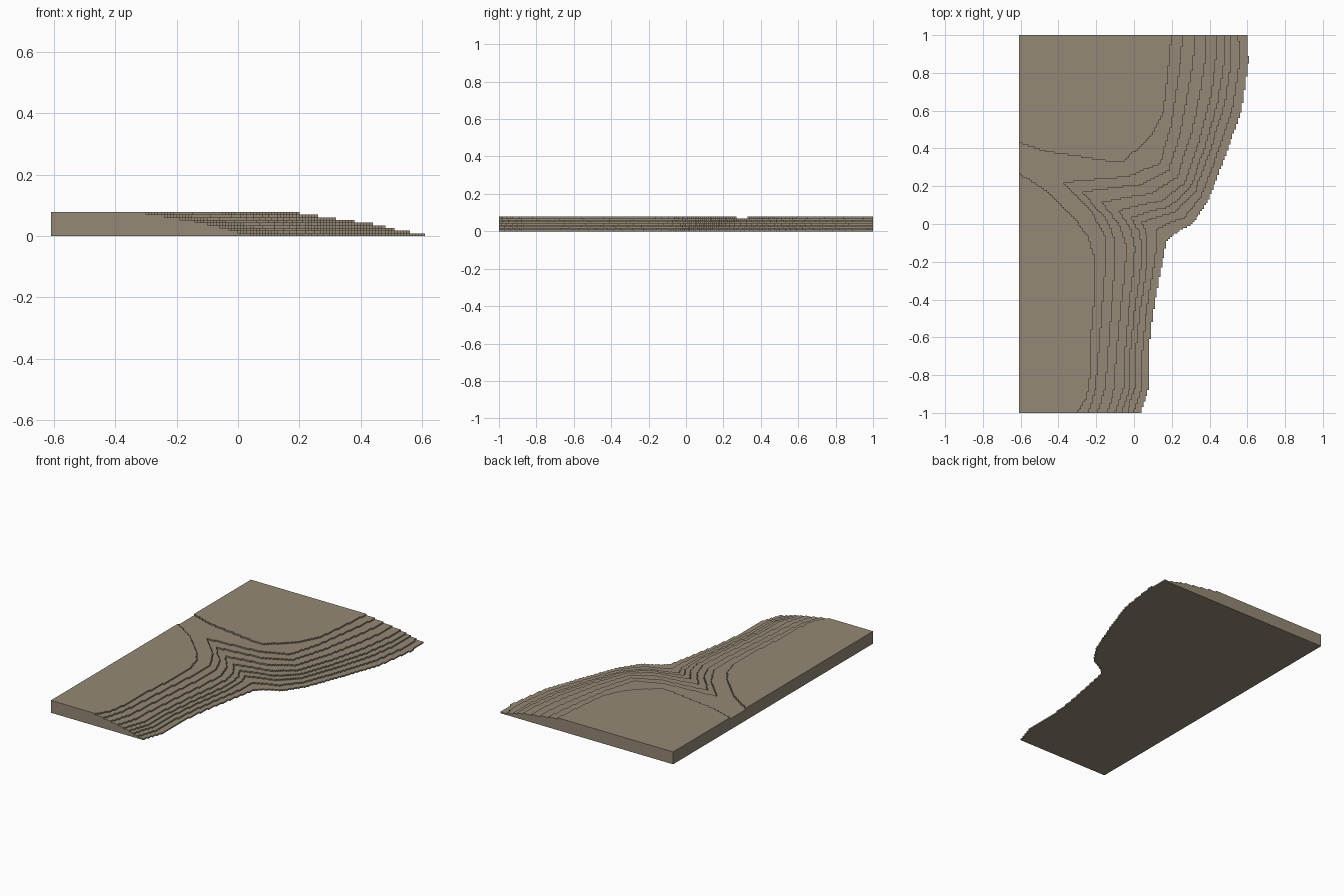
import bpy, bmesh

cube = bpy.data.objects.get("Cube")
if cube:
    bpy.data.objects.remove(cube, do_unlink=True)

CELL = 0.01
STEP = 0.0783 / 9
NX, NY = 122, 200
LEFT, FRONT = -0.61, -1.0

# Matched (x, y) points along the second-highest and the lowest contour
HIGH = [(-.24, -1), (-.20, -.86), (-.19, -.75), (-.17, -.48), (-.15, -.22), (-.155, -.06),
        (-.22, .06), (-.375, .22), (-.21, .235), (-.03, .25), (.14, .32), (.20, .53),
        (.23, .75), (.25, .88), (.26, 1)]
LOW = [(.035, -1), (.08, -.87), (.075, -.7), (.10, -.48), (.14, -.25), (.155, -.18),
       (.17, -.1), (.19, -.07), (.25, -.03), (.31, 0), (.39, .12), (.48, .35),
       (.57, .6), (.607, .86), (.597, 1)]
BLEND = [1, .87, .74, .64, .52, .36, .18, 0]

# Edges of the two separate plateaus on the highest level
FRONT_PLATEAU = [(-.30, -1), (-.25, -.92), (-.225, -.76), (-.225, -.56), (-.21, -.38),
                 (-.21, -.18), (-.24, -.07), (-.32, .04), (-.46, .175), (-.61, .27)]
BACK_RIGHT = [(-.06, .33), (0, .38), (.10, .48), (.16, .60), (.18, .78), (.20, 1)]
BACK_LEFT = [(-.12, .33), (-.25, .35), (-.45, .38), (-.61, .43), (-.62, 1)]


def x_at(line, y):
    """x of a contour at the given y"""
    for (xa, ya), (xb, yb) in zip(line, line[1:]):
        if ya <= y <= yb:
            return xa + (xb - xa) * (y - ya) / (yb - ya)
    return None


def mix(t):
    return [(a[0] + (b[0] - a[0]) * t, a[1] + (b[1] - a[1]) * t) for a, b in zip(HIGH, LOW)]


def row_levels(y, contours):
    """terrace level of every cell in one row"""
    edges = [x_at(c, y) for c in contours]
    front = x_at(FRONT_PLATEAU, y)
    right, left = x_at(BACK_RIGHT, y), x_at(BACK_LEFT, y)
    row = []
    for i in range(NX):
        x = LEFT + (i + .5) * CELL
        level = sum(x < e for e in edges)
        if level == 8:
            on_front = front is not None and x < front
            on_back = right is not None and left < x < right
            level += on_front or on_back
        row.append(level)
    return row


contours = [mix(t) for t in BLEND]
levels = [row_levels(FRONT + (j + .5) * CELL, contours) for j in range(NY)]


def level_at(i, j):
    return levels[j][i] if 0 <= i < NX and 0 <= j < NY else 0


bm = bmesh.new()
verts = {}


def vert(key):
    if key not in verts:
        i, j, k = key
        verts[key] = bm.verts.new((LEFT + i * CELL, FRONT + j * CELL, k * STEP))
    return verts[key]


def face(*keys):
    bm.faces.new([vert(k) for k in keys])


# Stepped terrain: top and underside of each cell, risers where a neighbour is lower
for j in range(NY):
    for i in range(NX):
        h = level_at(i, j)
        if not h:
            continue
        corners = [(i, j), (i + 1, j), (i + 1, j + 1), (i, j + 1)]
        face(*[(*c, h) for c in corners])
        face(*[(*c, 0) for c in reversed(corners)])
        neighbours = [(i, j - 1), (i + 1, j), (i, j + 1), (i - 1, j)]
        for n, side in enumerate(neighbours):
            a, b = corners[n], corners[(n + 1) % 4]
            for k in range(level_at(*side), h):
                face((*a, k), (*b, k), (*b, k + 1), (*a, k + 1))

# Merge the flat cells into clean terraces
bmesh.ops.dissolve_limit(bm, angle_limit=0.02, verts=bm.verts[:], edges=bm.edges[:])

mesh = bpy.data.meshes.new("terraced_terrain")
bm.to_mesh(mesh)
bm.free()
terrain = bpy.data.objects.new("terraced_terrain", mesh)
bpy.context.collection.objects.link(terrain)

# Earth colour
earth = bpy.data.materials.new("earth_brown")
earth.use_nodes = True
colour = (0.30, 0.25, 0.18, 1)
earth.diffuse_color = colour
earth.node_tree.nodes["Principled BSDF"].inputs["Base Color"].default_value = colour
mesh.materials.append(earth)
